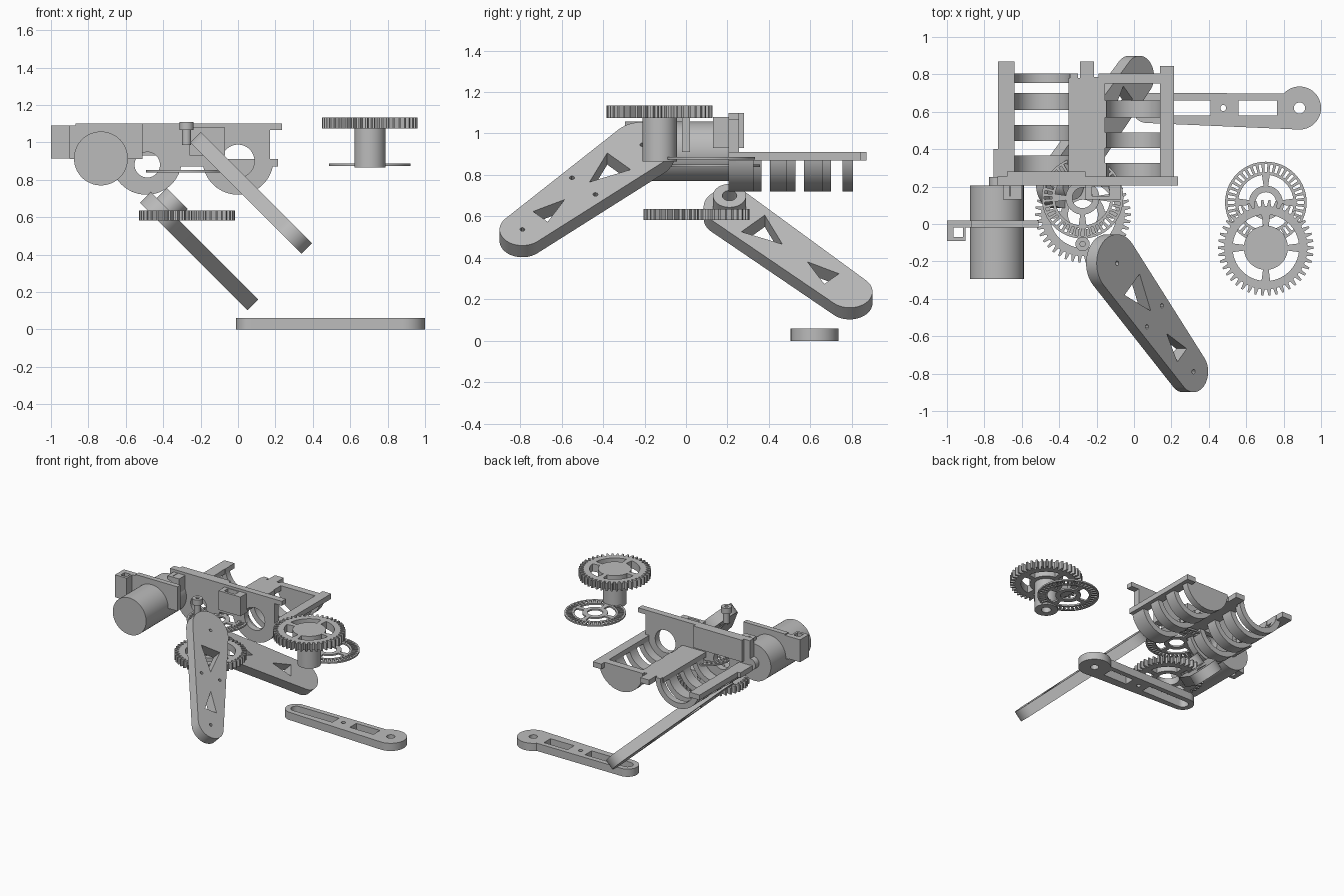
import bpy, bmesh
from math import pi, sin, cos, acos, sqrt, radians
from mathutils import Matrix, Vector

cube = bpy.data.objects.get("Cube")
if cube:
    bpy.data.objects.remove(cube, do_unlink=True)

grey = bpy.data.materials.new("plastic grey")
grey.use_nodes = True
grey.diffuse_color = (0.5, 0.5, 0.5, 1)
grey.node_tree.nodes["Principled BSDF"].inputs["Base Color"].default_value = (0.5, 0.5, 0.5, 1)
parts = []


# Outline helpers
def arc(cx, cy, r, a0, a1, n=24):
    return [(cx + r * cos(a0 + (a1 - a0) * i / n), cy + r * sin(a0 + (a1 - a0) * i / n))
            for i in range(n + 1)]


def circle(cx, cy, r, n=40):
    return arc(cx, cy, r, 0, 2 * pi, n)[:-1]


def rect(x0, y0, x1, y1):
    return [(x0, y0), (x1, y0), (x1, y1), (x0, y1)]


def sector(r0, r1, a0, a1, n=12, cx=0, cy=0):
    return arc(cx, cy, r1, a0, a1, n) + arc(cx, cy, r0, a1, a0, n)


def capsule(length, r0, r1):
    a = acos((r0 - r1) / length)
    return arc(0, 0, r0, a, 2 * pi - a) + arc(length, 0, r1, -a, a)


def teeth(root, tip, count):
    pts = []
    for i in range(count):
        for f, r in ((-0.32, root), (-0.14, tip), (0.14, tip), (0.32, root)):
            a = 2 * pi * (i + f) / count
            pts.append((r * cos(a), r * sin(a)))
    return pts


# Flat plate with holes, centred on its own thickness
def plate(name, outlines, thick, matrix):
    cu = bpy.data.curves.new(name, 'CURVE')
    cu.dimensions, cu.fill_mode, cu.extrude = '2D', 'BOTH', thick / 2
    for pts in outlines:
        sp = cu.splines.new('POLY')
        sp.points.add(len(pts) - 1)
        for p, (x, y) in zip(sp.points, pts):
            p.co = (x, y, 0, 1)
        sp.use_cyclic_u = True
    tmp = bpy.data.objects.new(name, cu)
    bpy.context.collection.objects.link(tmp)
    dg = bpy.context.evaluated_depsgraph_get()
    me = bpy.data.meshes.new_from_object(tmp.evaluated_get(dg))
    bpy.data.objects.remove(tmp, do_unlink=True)
    bm = bmesh.new()
    bm.from_mesh(me)
    bmesh.ops.remove_doubles(bm, verts=bm.verts, dist=0.00005)
    bmesh.ops.recalc_face_normals(bm, faces=bm.faces)
    bm.to_mesh(me)
    bm.free()
    me.materials.clear()
    me.materials.append(grey)
    ob = bpy.data.objects.new(name, me)
    ob.matrix_world = matrix
    bpy.context.collection.objects.link(ob)
    parts.append(ob)


def flat(name, outlines, z0, z1, x=0, y=0):
    plate(name, outlines, z1 - z0, Matrix.Translation((x, y, (z0 + z1) / 2)))


def upright(name, outlines, y0, y1):
    plate(name, outlines, y1 - y0,
          Matrix.Translation((0, (y0 + y1) / 2, 0)) @ Matrix.Rotation(pi / 2, 4, 'X'))


def box(name, x0, x1, y0, y1, z0, z1):
    flat(name, [rect(x0, y0, x1, y1)], z0, z1)


# Flat bar lying on the ground
bar_hw = 0.08
a = acos(bar_hw / 0.115)
bar = arc(0.07, 0.62, bar_hw, pi / 2, 1.5 * pi) + arc(0.885, 0.62, 0.115, a - pi * 0.5 - 0.83, pi - 0.75, 36)
slot = arc(0.07, 0.62, 0.04, pi / 2, 1.5 * pi, 12) + [(0.41, 0.58), (0.41, 0.66)]
flat("ground_bar", [bar, slot, circle(0.477, 0.62, 0.016, 16), rect(0.56, 0.58, 0.765, 0.66),
                    circle(0.885, 0.62, 0.03, 24)], 0, 0.06)

# Two slanted arms with triangular cutouts
down = Vector((1, 0, -1)).normalized()
normal = Vector((1, 0, 1)).normalized()
L = 0.818


def slanted(top, side):
    s = (down * 0.706 + Vector((0, side, 0)) * 0.708).normalized()
    t = normal.cross(s)
    m = Matrix((s, t, normal)).transposed().to_4x4()
    return Matrix.Translation(top) @ m


tri_a = [(0.16, -0.08), (0.16, 0.08), (0.36, 0)]
tri_b = [(0.695, -0.05), (0.695, 0.05), (0.53, 0)]
lift = Matrix.Translation((0, 0, -0.04))
front_m = slanted((-0.09, -0.21, 0.946), -1)
back_m = slanted((-0.379, 0.21, 0.646), 1)
pins = [circle(x, y, 0.012, 12) for x, y in ((0, 0), (L, 0), (0.4, 0.08), (0.4, -0.08))]
plate("front_arm", [capsule(L, 0.155, 0.11), tri_a, tri_b] + pins, 0.08, front_m @ lift)
plate("back_arm", [capsule(L, 0.125, 0.11), tri_a, tri_b], 0.08, back_m @ lift)
plate("back_arm_boss", [circle(0, 0, 0.08), circle(0, 0, 0.035, 24)], 0.077,
      back_m @ Matrix.Translation((0, 0, 0.0385)))


# Gears and slotted encoder discs
def windows(r0, r1, gap):
    return [sector(r0, r1, k * pi / 2 + gap, (k + 1) * pi / 2 - gap) for k in range(4)]


def gear(name, x, y, z0, z1, bore):
    cuts = windows(0.118, 0.178, 0.13)
    if bore:
        cuts.append(circle(0, 0, bore))
    flat(name, [teeth(0.222, 0.256, 42)] + cuts, z0, z1, x, y)


def encoder(name, x, y, z):
    n = 40
    slits = [sector(0.163, 0.205, 2 * pi * (i - 0.25) / n, 2 * pi * (i + 0.25) / n, 2) for i in range(n)]
    flat(name, [circle(0, 0, 0.218, 64), circle(0, 0, 0.055)] + windows(0.09, 0.148, 0.14) + slits,
         z - 0.006, z + 0.006, x, y)


gear("upper_gear", 0.705, -0.127, 1.075, 1.134, 0)
flat("upper_gear_hub", [circle(0, 0, 0.083), circle(0, 0, 0.035, 24)], 0.865, 1.076, 0.705, -0.127)
encoder("upper_encoder_disc", 0.705, 0.115, 0.88)
gear("lower_gear", -0.273, 0.05, 0.583, 0.636, 0.08)
encoder("lower_encoder_disc", -0.275, 0.14, 0.845)

# Small post with a head
flat("post_stem", [circle(0, 0, 0.024, 24)], 0.985, 1.07, -0.275, -0.107)
flat("post_head", [circle(0, 0, 0.038, 24), circle(0, 0, 0.014, 16)], 1.065, 1.11, -0.275, -0.107)

# Motor and its bracket
upright("motor", [circle(-0.733, 0.914, 0.144, 64)], -0.293, 0.205)
upright("motor_neck", [circle(-0.73, 0.914, 0.045)], 0.2, 0.25)
upright("motor_bracket", [rect(-0.9, 0.91, -0.51, 1.09), circle(-0.733, 0.914, 0.14)[:21]], -0.02, 0.02)
box("bracket_cap", -0.87, -0.51, -0.02, 0.02, 1.055, 1.1)
flat("bracket_clip", [rect(-1, -0.09, -0.9, 0.02), rect(-0.965, -0.07, -0.915, -0.02)], 0.915, 1.09)

# Frame: front wall shaped by the two cradles
cz, R, r = 0.91, 0.19, 0.148
cxs = (-0.49, 0.0)
wall = [(-0.73, 1.1), (0.235, 1.1), (0.235, 1.065), (0.17, 1.065), (0.17, 0.91), (0.215, 0.91), (0.215, 0.87)]
for cx in reversed(cxs):
    wall += arc(cx, cz, R, -0.2, 0.2 - pi)
wall += [(-0.73, 0.87)]
upright("front_wall", [wall, circle(-0.485, 0.88, 0.068), circle(0, 0.9, 0.088)], 0.205, 0.255)

# Cradle ribs, the right-hand set slightly forward of the left-hand set
for side, cx, shift in (("right", cxs[0], 0.04), ("left", cxs[1], 0.0)):
    for i, (y0, y1) in enumerate(((0.24, 0.325), (0.405, 0.488), (0.57, 0.66), (0.745, 0.79))):
        closed = side == "left" and i == 3
        shape = arc(cx, cz, R, pi, 2 * pi) if closed else sector(r, R, pi, 2 * pi, 28, cx, cz)
        upright("%s_cradle_rib_%d" % (side, i + 1), [shape], y0 + (shift if i < 3 else 0.01),
                y1 + (shift if i < 3 else 0.015))

# Rails and the web between cradles
box("right_rail", -0.727, -0.64, 0.21, 0.87, 0.87, cz)
box("left_rail", 0.14, 0.214, 0.21, 0.845, 0.87, cz)
box("middle_web", -0.35, -0.155, 0.25, 0.78, 0.87, cz)
box("middle_rail_end", -0.29, -0.214, 0.77, 0.87, 0.87, cz)
box("left_cross_bar", -0.22, 0.2, 0.75, 0.785, 0.87, cz)

# Clips on the front wall
for name, x0, x1 in (("left_clip", -0.26, -0.07), ("right_clip", -0.7, -0.6)):
    flat(name, [rect(x0, 0.13, x1, 0.215), rect(x0 + 0.035, 0.15, x1 - 0.06, 0.2)], 0.93, 1.08)
box("wall_ledge", -0.68, -0.26, 0.24, 0.28, 0.93, 1.1)
box("side_tab", -0.75, -0.727, 0.25, 0.4, 0.87, cz)

for ob in bpy.context.selected_objects:
    ob.select_set(False)
for ob in parts:
    ob.select_set(True)
bpy.context.view_layer.objects.active = parts[0]
bpy.ops.object.shade_smooth_by_angle(angle=radians(30))
